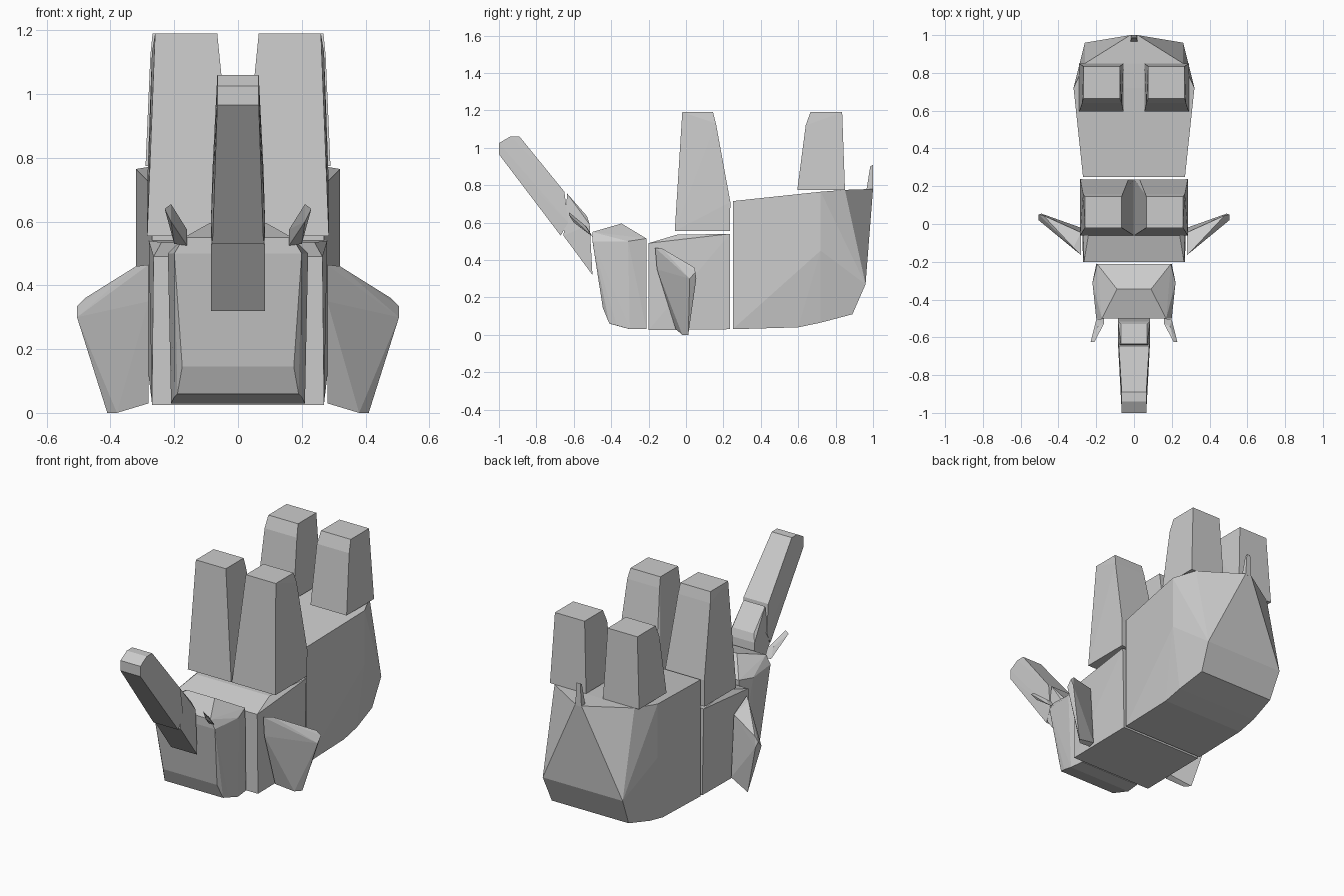
import bpy, bmesh


def hull(name, pts):
    """Flat-faced solid wrapped around a handful of corner points."""
    bm = bmesh.new()
    for p in pts:
        bm.verts.new(p)
    res = bmesh.ops.convex_hull(bm, input=bm.verts)
    inside = {g for g in res["geom_interior"] if isinstance(g, bmesh.types.BMVert)}
    bmesh.ops.delete(bm, geom=list(inside), context='VERTS')
    bmesh.ops.recalc_face_normals(bm, faces=bm.faces)
    bmesh.ops.dissolve_limit(bm, angle_limit=0.02, verts=bm.verts, edges=bm.edges)
    me = bpy.data.meshes.new(name)
    bm.to_mesh(me)
    bm.free()
    ob = bpy.data.objects.new(name, me)
    bpy.context.collection.objects.link(ob)
    return ob


def sym(name, half):
    """Part centred on x = 0, from (half width, y, z) points."""
    return hull(name, [(s * x, y, z) for x, y, z in half for s in (1, -1)])


def pair(name, pts):
    """Left and right copies of a side part."""
    for side, s in (("right", 1), ("left", -1)):
        hull(f"{name}_{side}", [(s * x, y, z) for x, y, z in pts])


def box(x0, x1, y0, y1, z):
    return [(x, y, z) for x in (x0, x1) for y in (y0, y1)]


# Hind body, tapering to a ridge under the tail
sym("hind_body", [
    (.27, .25, .03), (.27, .25, .715),
    (.32, .72, .765), (.32, .72, .45), (.26, .85, .775), (.02, 1.0, .78),
    (.27, .60, .04), (.27, .72, .065), (.25, .89, .11), (.26, .96, .27)])

# Shoulder block
sym("shoulder_body", [
    (.27, -.20, .025), (.265, -.20, .49), (.24, -.05, .535),
    (.27, .235, .03), (.28, .235, .54)])

# Head
sym("head", [
    (.20, -.212, .03), (.195, -.212, .515), (.21, -.30, .03), (.22, -.31, .50),
    (.09, -.345, .595), (.17, -.50, .55), (.20, -.50, .50),
    (.20, -.37, .05), (.19, -.41, .06), (.175, -.445, .145), (.20, -.43, .25)])

# Trunk, two segments
sym("trunk_base", [
    (.085, -.50, .32), (.085, -.515, .59), (.07, -.53, .635),
    (.085, -.655, .53), (.07, -.635, .755)])
sym("trunk_tip", [
    (.08, -.67, .53), (.085, -.63, .60), (.08, -.65, .765),
    (.065, -1.0, .965), (.065, -1.0, 1.025), (.065, -.94, 1.06), (.065, -.89, 1.06)])

# Tusks
pair("tusk", [
    (.16, -.50, .525), (.20, -.505, .53), (.16, -.53, .575), (.19, -.54, .585),
    (.21, -.60, .60), (.21, -.625, .655), (.23, -.625, .64)])

# Ears
pair("ear", [
    (.28, -.165, .465), (.28, -.155, .35), (.28, -.055, .03), (.28, -.045, .40),
    (.28, -.02, .04), (.32, -.125, .46), (.48, .045, .36), (.505, .05, .335),
    (.505, .02, .30), (.49, .055, .30), (.41, .012, 0), (.38, -.02, 0), (.38, .005, .01)])

# Front legs, meeting in the middle at the shoulder
pair("front_leg", box(.002, .285, -.06, .235, .555)
     + [(.285, .237, .71), (.03, .235, .71), (.27, .16, 1.13), (.06, .16, 1.13)]
     + box(.065, .26, -.02, .145, 1.19))

# Hind legs
pair("hind_leg", box(.055, .29, .595, .85, .775)
     + [(.275, .64, 1.12), (.065, .64, 1.12)]
     + box(.075, .268, .665, .835, 1.19))

# Tail
sym("tail", [(.02, .965, .775), (.02, 1.0, .775), (.012, .985, .90), (.012, 1.0, .91)])
